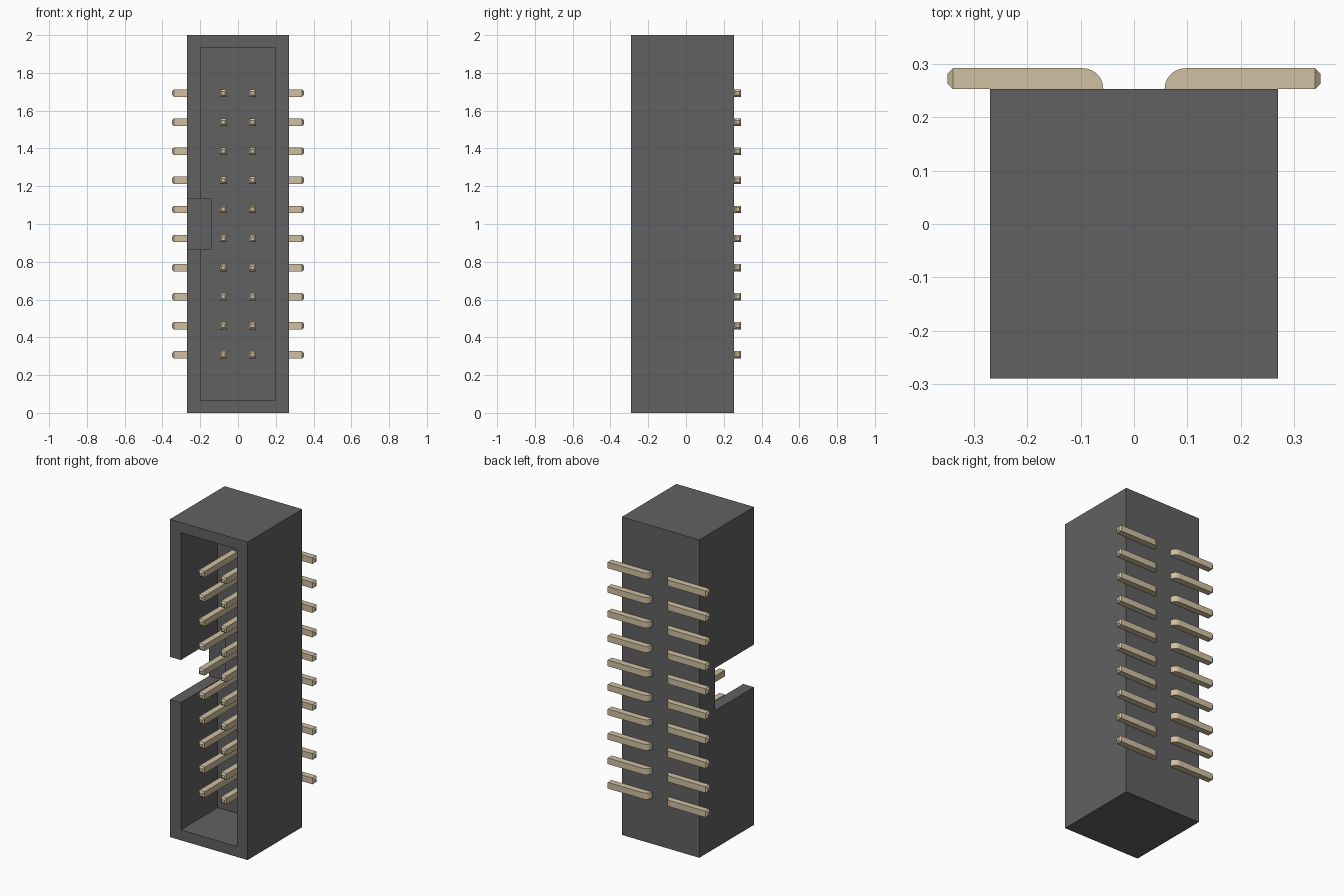
import bpy, bmesh, math

if "Cube" in bpy.data.objects:
    bpy.data.objects.remove(bpy.data.objects["Cube"])

PITCH, HALF, ROWS = 0.154, 0.0194, 10
BACK = 0.253          # rear plane of the housing


def material(name, rgb):
    m = bpy.data.materials.new(name)
    m.diffuse_color = (*rgb, 1)
    m.use_nodes = True
    m.node_tree.nodes["Principled BSDF"].inputs["Base Color"].default_value = m.diffuse_color
    return m


def make_object(name, bm):
    bmesh.ops.recalc_face_normals(bm, faces=bm.faces)
    me = bpy.data.meshes.new(name)
    bm.to_mesh(me)
    bm.free()
    ob = bpy.data.objects.new(name, me)
    bpy.context.collection.objects.link(ob)
    return ob


def box(name, lo, hi):
    bm = bmesh.new()
    bmesh.ops.create_cube(bm, size=1)
    for v in bm.verts:
        v.co = [a + (c + 0.5) * (b - a) for a, b, c in zip(lo, hi, v.co)]
    return make_object(name, bm)


# Housing: block with an open front cavity and a key slot in the left wall
housing = box("housing", (-0.27, -0.29, 0), (0.27, BACK, 2))
cutters = [
    box("cavity_cutter", (-0.195, -0.4, 0.065), (0.195, 0.077, 1.935)),
    box("key_slot_cutter", (-0.4, -0.41, 0.866), (-0.143, 0.097, 1.134)),
]
for cutter in cutters:
    cutter.hide_render = True
    cutter.hide_set(True)
    cut = housing.modifiers.new(cutter.name, 'BOOLEAN')
    cut.operation = 'DIFFERENCE'
    cut.solver = 'EXACT'
    cut.object = cutter
housing.data.materials.append(material("dark_plastic", (0.12, 0.12, 0.12)))

bpy.context.view_layer.objects.active = housing
for cut in list(housing.modifiers):
    bpy.ops.object.modifier_apply(modifier=cut.name)
for cutter in cutters:
    bpy.data.objects.remove(cutter)

# Pin: square bar along y, bent outward behind the housing, tapered at both tips
tip, taper = 0.010, 0.010
x0, x1 = PITCH / 2 - HALF, PITCH / 2 + HALF
y0 = BACK + 0.0005
y1 = y0 + 2 * HALF
front, end = -0.26, 0.35
# each ring: outer point, inner point, half height
rings = [
    ((x0 + taper, front), (x1 - taper, front), HALF - taper),
    ((x0, front + tip), (x1, front + tip), HALF),
]
for i in range(11):
    a = math.pi / 2 * i / 10
    rings.append(((x1 - 2 * HALF * math.cos(a), y0 + 2 * HALF * math.sin(a)), (x1, y0), HALF))
rings += [
    ((end - tip, y1), (end - tip, y0), HALF),
    ((end, y1 - taper), (end, y0 + taper), HALF - taper),
]

bm = bmesh.new()
z0 = 1 - PITCH * (ROWS - 1) / 2
loops = []
for outer, inner, h in rings:
    loops.append([bm.verts.new((*p, z0 + z)) for p, z in
                  ((outer, -h), (inner, -h), (inner, h), (outer, h))])
for a, b in zip(loops, loops[1:]):
    for k in range(4):
        j = (k + 1) % 4
        bm.faces.new((a[k], a[j], b[j], b[k]))
bm.faces.new(loops[0])
bm.faces.new(loops[-1])
bmesh.ops.remove_doubles(bm, verts=bm.verts, dist=1e-5)
pins = make_object("contact_pins", bm)
pins.data.materials.append(material("pale_gold_metal", (0.63, 0.53, 0.36)))

bpy.ops.object.select_all(action='DESELECT')
pins.select_set(True)
bpy.context.view_layer.objects.active = pins
bpy.ops.object.shade_smooth_by_angle(angle=math.radians(30))

# Two mirrored columns of ten pins
mirror = pins.modifiers.new("columns", 'MIRROR')
mirror.use_axis = (True, False, False)
array = pins.modifiers.new("rows", 'ARRAY')
array.count = ROWS
array.use_relative_offset = False
array.use_constant_offset = True
array.constant_offset_displace = (0, 0, PITCH)
